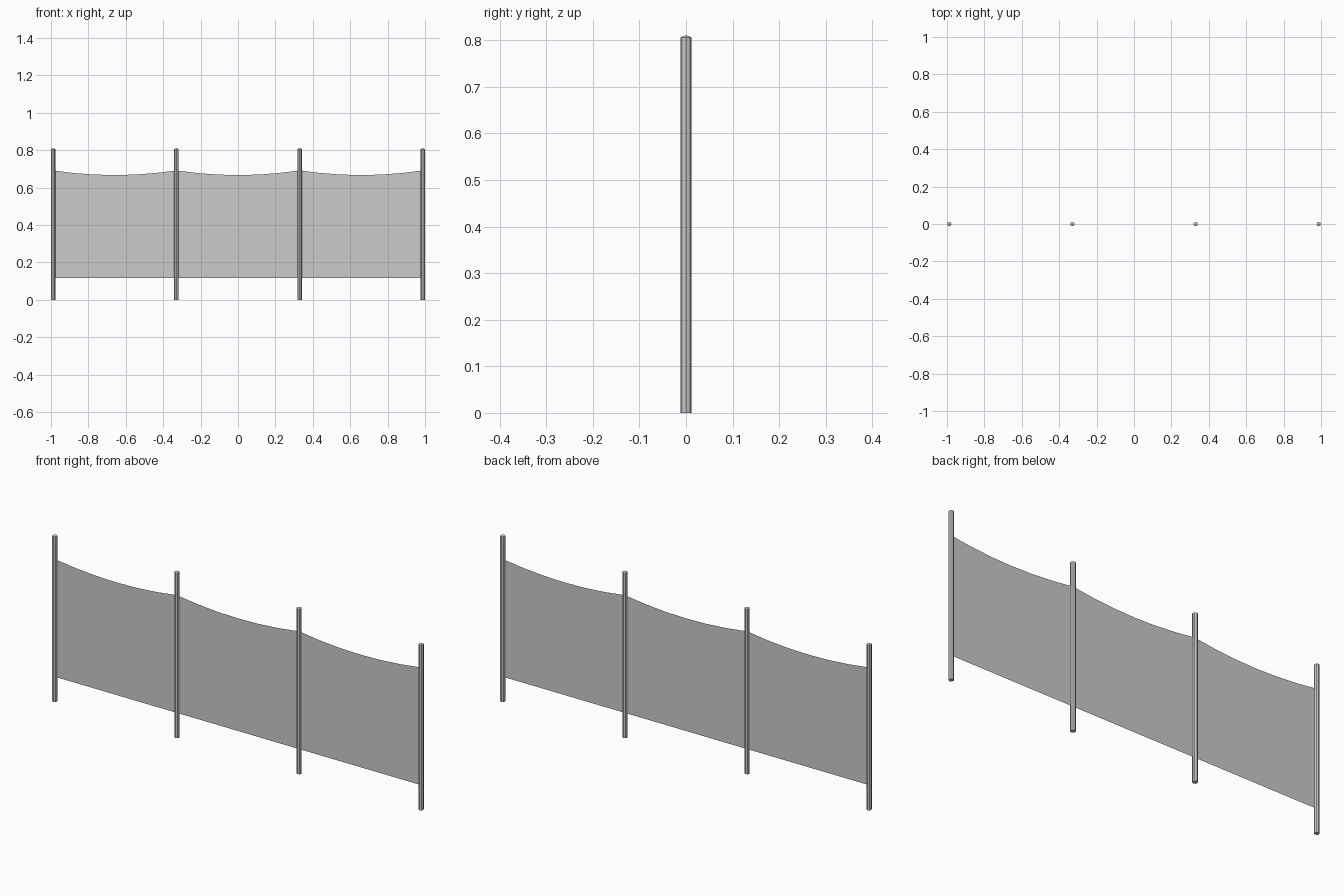
import bpy, bmesh

if "Cube" in bpy.data.objects:
    bpy.data.objects.remove(bpy.data.objects["Cube"])

R = 0.0118            # post radius
X_END = 1.0 - R       # outer post centre
POSTS = 4
STEP = 2 * X_END / (POSTS - 1)
SEGS = 6              # fabric segments per span


def finish(name, bm, x=0.0):
    bmesh.ops.recalc_face_normals(bm, faces=bm.faces)
    mesh = bpy.data.meshes.new(name)
    bm.to_mesh(mesh)
    bm.free()
    ob = bpy.data.objects.new(name, mesh)
    ob.location.x = x
    bpy.context.collection.objects.link(ob)
    return ob


def post(name, x):
    # eight-sided stake with a shallow pointed cap
    bm = bmesh.new()
    body = bmesh.ops.create_cone(bm, cap_ends=True, segments=8,
                                 radius1=R, radius2=R, depth=0.806)
    bmesh.ops.translate(bm, verts=body["verts"], vec=(0, 0, 0.403))
    top = max(bm.faces, key=lambda f: f.calc_center_median().z)
    tip = bmesh.ops.poke(bm, faces=[top])["verts"]
    bmesh.ops.translate(bm, verts=tip, vec=(0, 0, 0.005))
    finish(name, bm, x)


def panel(name, x0):
    # thin fabric sheet with a sagging top edge between two posts
    bm = bmesh.new()
    prev = None
    for i in range(SEGS + 1):
        t = i / SEGS
        x = x0 + STEP * t
        z = 0.692 - 0.025 * 4 * t * (1 - t)
        pair = (bm.verts.new((x, 0, 0.118)), bm.verts.new((x, 0, z)))
        if prev:
            bm.faces.new((prev[0], pair[0], pair[1], prev[1]))
        prev = pair
    finish(name, bm)


for i in range(POSTS):
    post(f"post_{i + 1}", -X_END + i * STEP)
for i in range(POSTS - 1):
    panel(f"fabric_panel_{i + 1}", -X_END + i * STEP)
